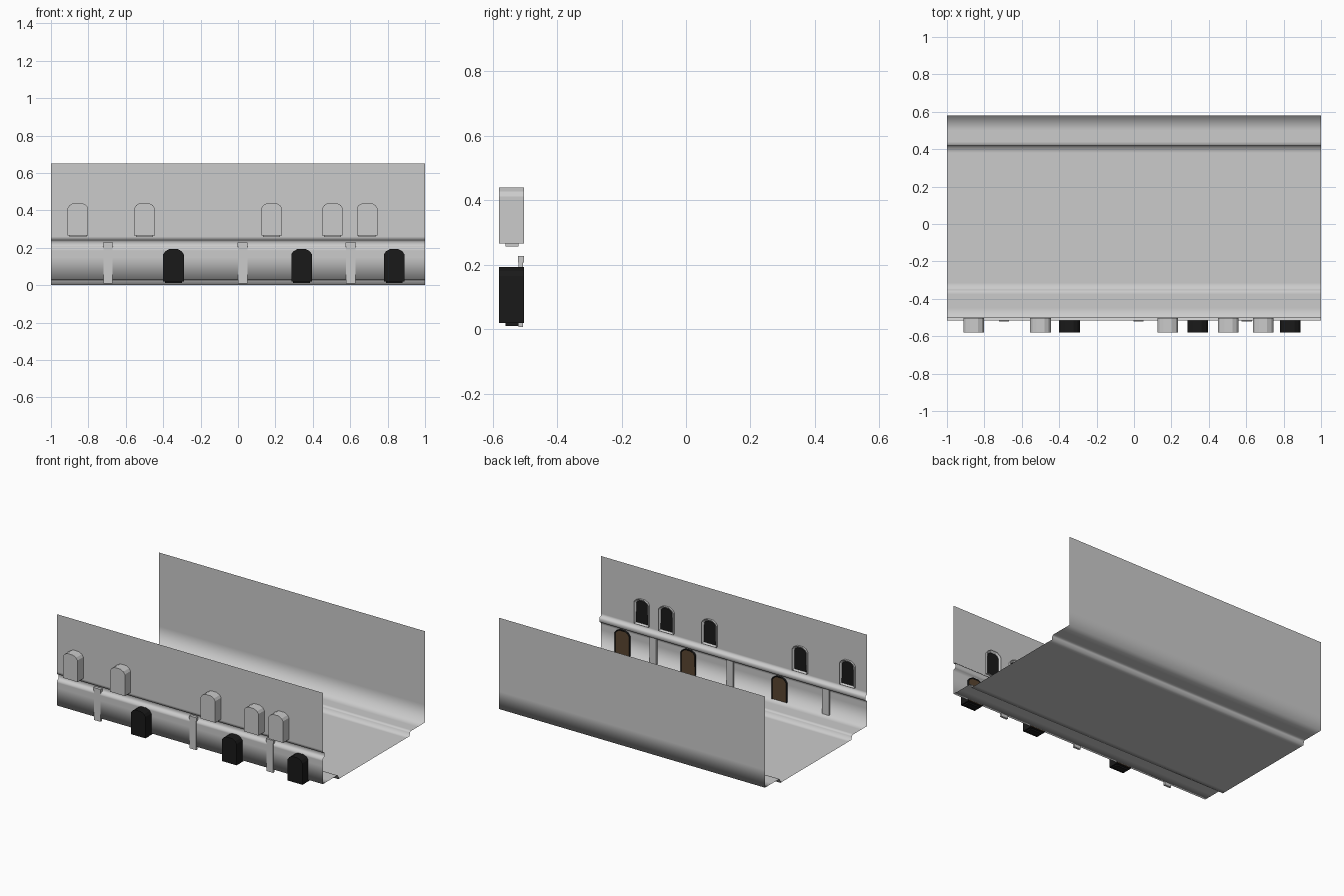
import bpy, bmesh
from mathutils import Vector

if "Cube" in bpy.data.objects:
    bpy.data.objects.remove(bpy.data.objects["Cube"])


def material(name, rgb):
    m = bpy.data.materials.new(name)
    m.diffuse_color = (*rgb, 1)
    m.use_nodes = True
    m.node_tree.nodes["Principled BSDF"].inputs["Base Color"].default_value = m.diffuse_color
    return m


BLACK = material("dark_pane", (0.01, 0.01, 0.01))
BROWN = material("door_wood", (0.10, 0.06, 0.03))


def finish(name, bm, mats=()):
    mesh = bpy.data.meshes.new(name)
    bm.to_mesh(mesh)
    bm.free()
    ob = bpy.data.objects.new(name, mesh)
    bpy.context.collection.objects.link(ob)
    for m in mats:
        mesh.materials.append(m)
    return ob


def sheet(name, profile):
    """Open (y, z) profile swept along x, smooth shaded."""
    bm = bmesh.new()
    rows = [[bm.verts.new((x, y, z)) for x in (-1, 1)] for y, z in profile]
    for a, b in zip(rows, rows[1:]):
        f = bm.faces.new((a[0], a[1], b[1], b[0]))
        f.smooth = True
    return finish(name, bm)


def box(bm, x, y0, y1, z0, z1, w):
    r = bmesh.ops.create_cube(bm, size=1)
    for v in r["verts"]:
        v.co = Vector((x + v.co.x * w, (y0 + y1) / 2 + v.co.y * (y1 - y0),
                       (z0 + z1) / 2 + v.co.z * (z1 - z0)))


def opening(name, x, z0, z1, rim, depth, mats):
    """Arched box set into the facade, with a recessed panel facing the street."""
    bm = bmesh.new()
    half = [(0.055, z0), (0.055, z1 - 0.028), (0.044, z1 - 0.012), (0.022, z1)]
    outline = half + [(-px, pz) for px, pz in reversed(half)]
    back = bm.faces.new([bm.verts.new((x + px, -0.58, pz)) for px, pz in outline])
    ext = bmesh.ops.extrude_face_region(bm, geom=[back], use_keep_orig=True)
    verts = [g for g in ext["geom"] if isinstance(g, bmesh.types.BMVert)]
    front = [g for g in ext["geom"] if isinstance(g, bmesh.types.BMFace)][0]
    bmesh.ops.translate(bm, verts=verts, vec=(0, 0.077, 0))
    bmesh.ops.recalc_face_normals(bm, faces=bm.faces)
    bmesh.ops.inset_region(bm, faces=[front], thickness=rim)
    bmesh.ops.translate(bm, verts=front.verts[:], vec=(0, -depth, 0))
    front.material_index = 1
    # sill under the opening
    box(bm, x, -0.56, -0.52, z0 - 0.009, z0, 0.09)
    return finish(name, bm, mats)


# Road, kerbs, pavements, facade with rounded ledge, and the plain back wall
W = -0.517
sheet("street_and_walls", [
    (W, 0.65), (W, 0.26), (W, 0.243), (-0.503, 0.242), (-0.497, 0.232),
    (-0.497, 0.215), (-0.504, 0.205), (W, 0.20), (W, 0.185), (W, 0.15),
    (W, 0.03), (-0.45, 0.03), (-0.375, 0.03), (-0.36, 0.03), (-0.352, 0.022),
    (-0.35, 0.0), (-0.315, 0.0), (0.38, 0.0), (0.415, 0.0), (0.417, 0.022),
    (0.425, 0.03), (0.44, 0.03), (0.50, 0.03), (0.58, 0.03),
    (0.58, 0.15), (0.58, 0.65)])

# Upper windows
grey = material("window_frame", (0.8, 0.8, 0.8))
for i, x in enumerate((-0.856, -0.50, 0.18, 0.505, 0.69)):
    opening(f"window_{i + 1}", x, 0.266, 0.44, 0.014, 0.01, (grey, BLACK))

# Doors at street level
for i, x in enumerate((-0.345, 0.34, 0.835)):
    opening(f"door_{i + 1}", x, 0.02, 0.193, 0.006, 0.005, (BLACK, BROWN))

# Pilasters with small capitals under the ledge
for i, x in enumerate((-0.695, 0.025, 0.603)):
    bm = bmesh.new()
    box(bm, x, -0.520, -0.506, 0.008, 0.21, 0.05)
    box(bm, x, -0.521, -0.502, 0.208, 0.228, 0.054)
    finish(f"pilaster_{i + 1}", bm)
